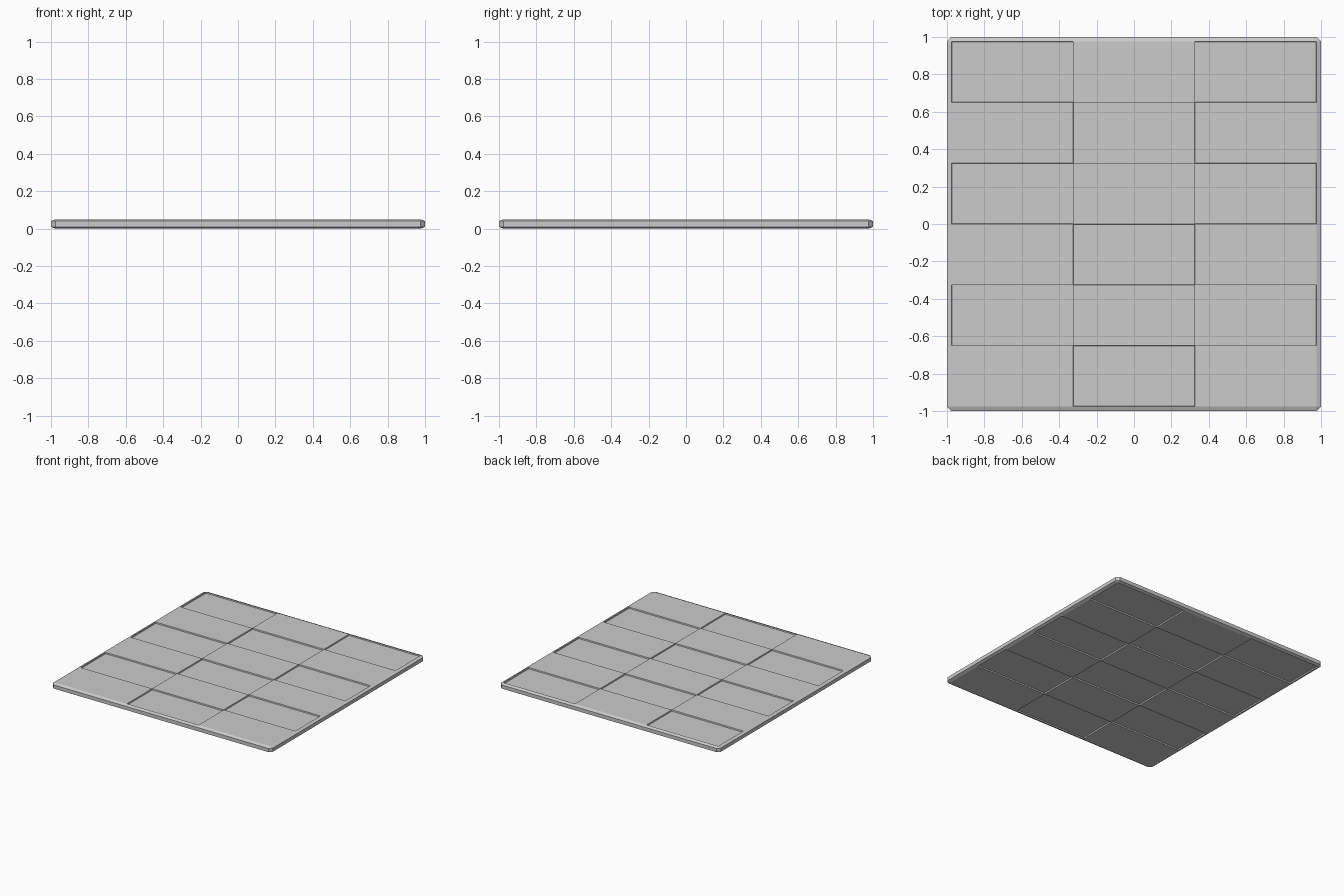
import bpy, bmesh
from mathutils import Vector

if "Cube" in bpy.data.objects:
    bpy.data.objects.remove(bpy.data.objects["Cube"])

WIDTH, HEIGHT = 2.0, 0.05
RIM_W, RIM_H = 0.024, 0.01        # bevel run across and down
COLS, ROWS = 3, 6
RECESS = 0.01

bm = bmesh.new()

# Slab: bevelled while tall, then flattened so the bevel is shallower in z
tall = HEIGHT * RIM_W / RIM_H
bmesh.ops.create_cube(bm, size=1)
bmesh.ops.scale(bm, vec=(WIDTH, WIDTH, tall), verts=bm.verts)
bmesh.ops.bevel(bm, geom=bm.edges[:], offset=RIM_W, offset_type='OFFSET',
                segments=1, profile=0.5, affect='EDGES')
bmesh.ops.scale(bm, vec=(1, 1, HEIGHT / tall), verts=bm.verts)
bmesh.ops.translate(bm, vec=(0, 0, HEIGHT / 2), verts=bm.verts)
bm.normal_update()


def panels():
    return [f for f in bm.faces if abs(f.normal.z) > 0.999]


def split(point, normal):
    faces = panels()
    geom = list({e for f in faces for e in f.edges}) + faces
    geom += list({v for f in faces for v in f.verts})
    bmesh.ops.bisect_plane(bm, geom=geom, dist=1e-5,
                           plane_co=Vector(point), plane_no=Vector(normal))
    bm.normal_update()


# Divide top and bottom into a grid of panels
half = WIDTH / 2 - RIM_W
dx, dy = 2 * half / COLS, 2 * half / ROWS
for i in range(1, COLS):
    split((-half + i * dx, 0, 0), (1, 0, 0))
for j in range(1, ROWS):
    split((0, -half + j * dy, 0), (0, 1, 0))

# Sink every other panel on both sides, chequerboard fashion
sunk = []
for f in panels():
    c = f.calc_center_median()
    col, row = int((c.x + half) / dx), int((c.y + half) / dy)
    if (col + row) % 2 == 1:
        sunk.append(f)
bmesh.ops.inset_individual(bm, faces=sunk, thickness=0.002, depth=-RECESS,
                           use_even_offset=True)
bmesh.ops.recalc_face_normals(bm, faces=bm.faces)

mesh = bpy.data.meshes.new("paneled_floor_tile")
bm.to_mesh(mesh)
bm.free()
tile = bpy.data.objects.new("paneled_floor_tile", mesh)
bpy.context.collection.objects.link(tile)
